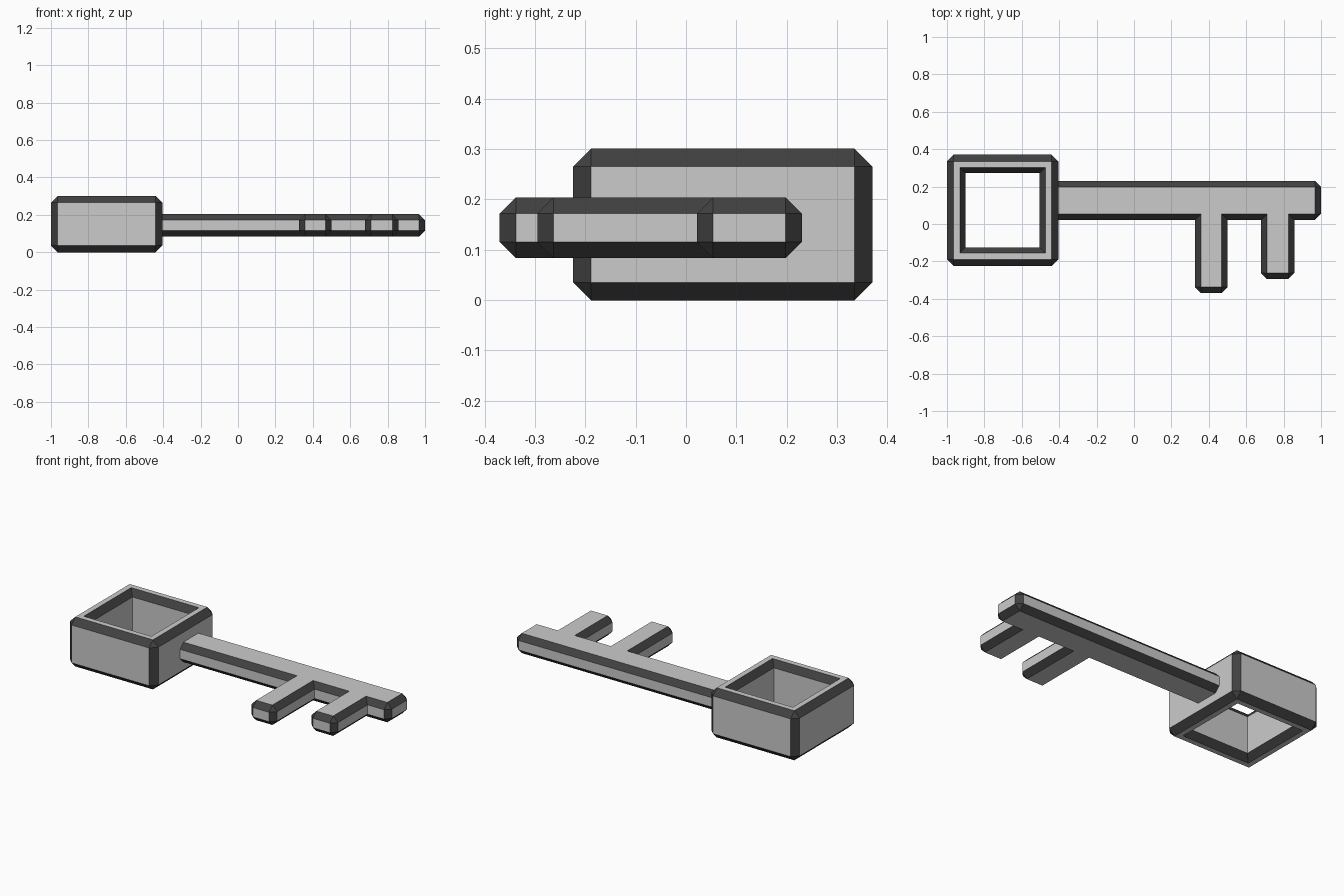
import bpy, bmesh
from mathutils import Matrix, Vector

if "Cube" in bpy.data.objects:
    bpy.data.objects.remove(bpy.data.objects["Cube"])


def material(name, v):
    m = bpy.data.materials.new(name)
    m.diffuse_color = (v, v, v, 1)
    m.use_nodes = True
    m.node_tree.nodes["Principled BSDF"].inputs["Base Color"].default_value = m.diffuse_color
    return m


MATS = [material("light grey", 0.6), material("dark grey", 0.052)]


def finish(bm, name):
    bmesh.ops.recalc_face_normals(bm, faces=bm.faces[:])
    me = bpy.data.meshes.new(name)
    bm.to_mesh(me)
    bm.free()
    for m in MATS:
        me.materials.append(m)
    ob = bpy.data.objects.new(name, me)
    bpy.context.collection.objects.link(ob)


def chamfer(bm, edges, size):
    bmesh.ops.bevel(bm, geom=edges, offset=size, offset_type='OFFSET', segments=1,
                    profile=0.5, affect='EDGES', material=1, clamp_overlap=False)


# Square ring handle: chamfered box with a chamfered square hole
bm = bmesh.new()
bmesh.ops.create_cube(bm, size=1, matrix=Matrix.Translation((-0.7025, 0.073, 0.15))
                      @ Matrix.Diagonal((0.595, 0.595, 0.302, 1)))
chamfer(bm, bm.edges[:], 0.036)
bm.normal_update()
caps = [f for f in bm.faces if abs(f.normal.z) > 0.99]
bmesh.ops.inset_individual(bm, faces=caps, thickness=0.047, depth=0)
rim = bmesh.ops.inset_individual(bm, faces=caps, thickness=0.042, depth=-0.038)
for f in rim['faces']:
    f.material_index = 1
loops = [e for f in caps for e in f.edges]
bmesh.ops.delete(bm, geom=caps, context='FACES_ONLY')
for f in bmesh.ops.bridge_loops(bm, edges=loops)['faces']:
    f.material_index = 0
finish(bm, "ring_handle")

# Shaft with two teeth: extruded outline, chamfered on all but the joint and inner corners
X0, Z0, Z1 = -0.41, 0.083, 0.204
outline = [(X0, 0.23), (X0, 0.022), (0.327, 0.022), (0.327, -0.37), (0.5, -0.37),
           (0.5, 0.022), (0.68, 0.022), (0.68, -0.295), (0.857, -0.295),
           (0.857, 0.022), (1.0, 0.022), (1.0, 0.23)]
bm = bmesh.new()
base = bm.faces.new([bm.verts.new((x, y, Z0)) for x, y in outline])
ext = bmesh.ops.extrude_face_region(bm, geom=[base], use_keep_orig=True)
bmesh.ops.translate(bm, verts=[v for v in ext['geom'] if isinstance(v, bmesh.types.BMVert)],
                    vec=Vector((0, 0, Z1 - Z0)))
bmesh.ops.recalc_face_normals(bm, faces=bm.faces[:])
edges = [e for e in bm.edges if e.is_convex
         and not all(abs(v.co.x - X0) < 1e-4 for v in e.verts)]
chamfer(bm, edges, 0.032)
finish(bm, "shaft_and_teeth")
